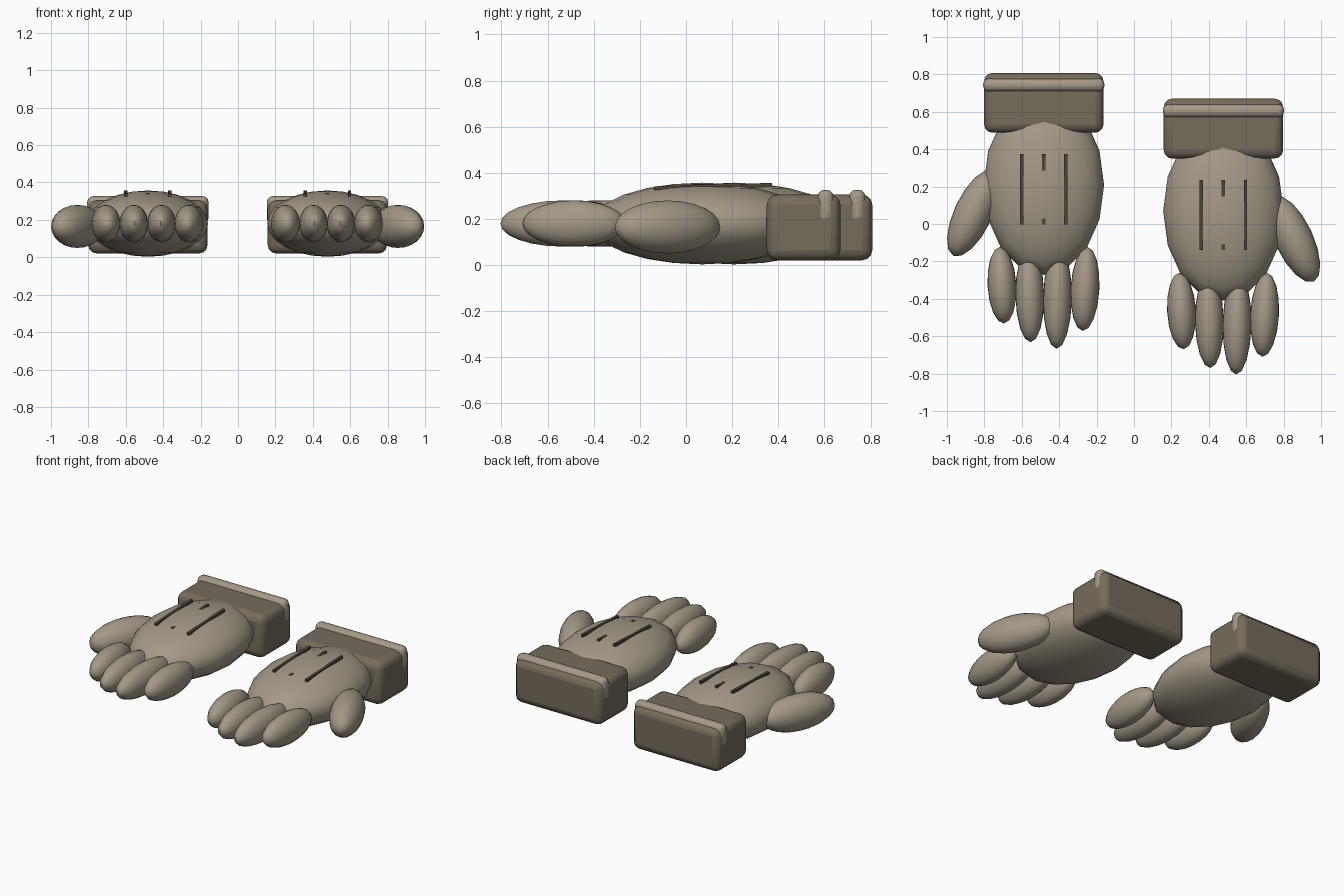
import bpy
from math import radians

if "Cube" in bpy.data.objects:
    bpy.data.objects.remove(bpy.data.objects["Cube"])


def material(name, rgb):
    m = bpy.data.materials.new(name)
    m.diffuse_color = (*rgb, 1)
    m.use_nodes = True
    m.node_tree.nodes["Principled BSDF"].inputs["Base Color"].default_value = m.diffuse_color
    return m


TAN = material("tan_leather", (0.37, 0.32, 0.245))
BROWN = material("brown_cuff", (0.18, 0.15, 0.107))
DARK = material("dark_stitching", (0.075, 0.06, 0.042))


def finish(name, mat, angle):
    ob = bpy.context.object
    ob.name = name
    ob.data.materials.append(mat)
    bpy.ops.object.transform_apply(location=False, rotation=False, scale=True)
    bpy.ops.object.shade_smooth_by_angle(angle=radians(angle))
    return ob


def ellipsoid(name, centre, radii, turn=0):
    bpy.ops.mesh.primitive_uv_sphere_add(segments=16, ring_count=12, radius=1,
                                         location=centre, rotation=(0, 0, turn))
    bpy.context.object.scale = radii
    return finish(name, TAN, 60)


def box(name, centre, size, mat, bevel=0, tilt=0):
    bpy.ops.mesh.primitive_cube_add(size=1, location=centre, rotation=(tilt, 0, 0))
    bpy.context.object.scale = size
    ob = finish(name, mat, 40)
    if bevel:
        mod = ob.modifiers.new("rounded_edges", 'BEVEL')
        mod.width = bevel
        mod.segments = 3
    return ob


# x offset, tip y, half length, turn in degrees
FINGERS = [(-0.224, -0.67, 0.205, 3), (-0.075, -0.77, 0.25, 1),
           (0.073, -0.805, 0.27, -1), (0.22, -0.71, 0.225, -3)]


def glove(label, cx, dy, side):
    # Hand body
    ellipsoid(label + "_palm", (cx, 0.07 + dy, 0.18), (0.322, 0.48, 0.177))
    for i, (x, tip, half, turn) in enumerate(FINGERS):
        ellipsoid(f"{label}_finger_{i + 1}", (cx + x, tip + half + dy, 0.18),
                  (0.077, half, 0.1), radians(turn))
    ellipsoid(label + "_thumb", (cx + side * 0.377, -0.08 + dy, 0.165),
              (0.102, 0.252, 0.115), radians(25 * side))
    # Wrist cuff and its raised trim
    box(label + "_cuff", (cx, 0.51 + dy, 0.163), (0.638, 0.32, 0.285), BROWN, 0.045)
    box(label + "_cuff_trim", (cx, 0.605 + dy, 0.253), (0.648, 0.07, 0.147), TAN, 0.03)
    # Stitched lines on the back of the hand
    for i, x in enumerate((-0.118, 0, 0.118)):
        box(f"{label}_stitch_{i + 1}", (cx + x, 0.048 + dy, 0.341),
            (0.018, 0.375, 0.016), DARK, 0, 0.042)


glove("right_glove", 0.478, 0, 1)
glove("left_glove", -0.482, 0.138, -1)
